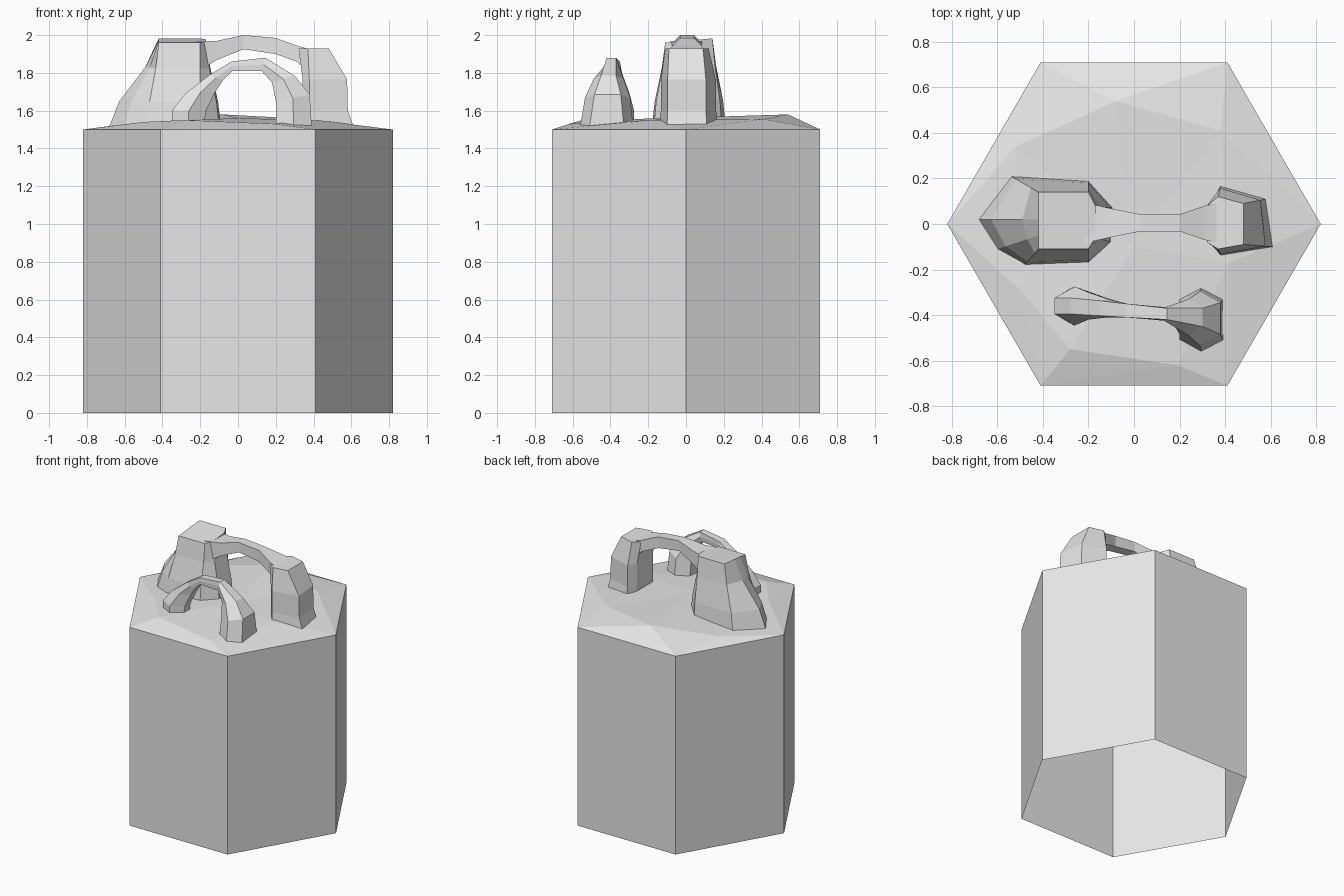
import bpy
import bmesh
from math import cos, sin, pi
from mathutils import Vector
from mathutils.geometry import delaunay_2d_cdt

default_cube = bpy.data.objects.get("Cube")
if default_cube:
    bpy.data.objects.remove(default_cube, do_unlink=True)

# One plain stone colour
stone = bpy.data.materials.new("light_grey_stone")
stone.use_nodes = True
stone_colour = (0.8, 0.8, 0.8, 1)
stone.diffuse_color = stone_colour
stone.node_tree.nodes["Principled BSDF"].inputs["Base Color"].default_value = stone_colour


def finish(name, bm):
    """Turn a bmesh into a flat shaded stone object."""
    bmesh.ops.recalc_face_normals(bm, faces=bm.faces[:])
    mesh = bpy.data.meshes.new(name)
    bm.to_mesh(mesh)
    bm.free()
    mesh.materials.append(stone)
    part = bpy.data.objects.new(name, mesh)
    bpy.context.collection.objects.link(part)
    return part


def loft(name, rings, cap_end=False):
    """Skin a series of closed rings that have equal point counts."""
    bm = bmesh.new()
    rows = [[bm.verts.new(point) for point in ring] for ring in rings]
    for lower, upper in zip(rows, rows[1:]):
        for i in range(len(lower)):
            j = (i + 1) % len(lower)
            bm.faces.new((lower[i], lower[j], upper[j], upper[i]))
    if cap_end:
        bm.faces.new(rows[-1])
    return finish(name, bm)


def pillar(name, base, top, levels, tilt):
    """Blend a base outline into a top outline; the top tilts along y."""
    rings = []
    for height, blend in levels:
        ring = []
        for low, high in zip(base, top):
            spot = Vector(low).lerp(Vector(high), blend)
            ring.append((spot.x, spot.y, height + tilt * spot.y * blend))
        rings.append(ring)
    return loft(name, rings, cap_end=True)


# Hexagonal column, open underneath
RADIUS, RIM = 0.82, 1.5
corners = [(RADIUS * cos(k * pi / 3), RADIUS * sin(k * pi / 3)) for k in range(6)]
loft("hexagonal_column", [[(x, y, z) for x, y in corners] for z in (0, RIM)])

# Uneven ground on top of the column
bumps = [(-.08, .54, 1.58), (.38, .41, 1.555), (-.52, .34, 1.54), (-.5, -.29, 1.54),
         (-.28, -.55, 1.55), (.19, -.62, 1.53), (.42, -.17, 1.55), (0, -.1, 1.56)]
ground_points = [Vector((x, y, RIM)) for x, y in corners] + [Vector(b) for b in bumps]
flat_points, _, triangles, origins, _, _ = delaunay_2d_cdt(
    [point.to_2d() for point in ground_points], [], [], 0, 1e-5)
bm = bmesh.new()
ground_verts = [bm.verts.new((spot.x, spot.y, ground_points[source[0]].z))
                for spot, source in zip(flat_points, origins)]
for triangle in triangles:
    bm.faces.new([ground_verts[i] for i in triangle])
ground = finish("uneven_ground", bm)
if ground.data.polygons[0].normal.z < 0:
    ground.data.flip_normals()

# Large arch: broad pillar, narrow pillar and the bridge between them
pillar("broad_pillar",
       base=[(-.68, .02), (-.54, .21), (-.2, .19), (-.09, .07),
             (-.1, -.08), (-.2, -.17), (-.48, -.18), (-.6, -.11)],
       top=[(-.42, .02), (-.42, .14), (-.2, .14), (-.17, .08),
            (-.17, -.06), (-.2, -.11), (-.42, -.11), (-.42, -.05)],
       levels=[(1.52, 0), (1.65, .2), (1.83, .73), (1.97, 1)], tilt=.09)
pillar("narrow_pillar",
       base=[(.61, -.1), (.58, .11), (.38, .17), (.35, .1), (.35, -.1), (.38, -.14)],
       top=[(.48, -.09), (.48, .09), (.37, .12), (.32, .08), (.32, -.08), (.37, -.11)],
       levels=[(1.52, 0), (1.6, .22), (1.765, .25), (1.93, 1)], tilt=0)

bridge_path = [(-.22, 1.965, 1.8, .09), (-.11, 1.97, 1.87, .065), (.03, 2, 1.925, .037),
               (.2, 1.985, 1.9, .037), (.31, 1.945, 1.86, .075), (.38, 1.925, 1.8, .09)]
loft("large_arch_bridge",
     [[(x, .005 - half, low), (x, .005 - half, high),
       (x, .005 + half, high), (x, .005 + half, low)]
      for x, high, low, half in bridge_path])

# Small arch: outer x, z, inner x, z, centre y, edge and middle half widths
small_path = [(-.35, 1.52, -.18, 1.52, -.36, .035, .085),
              (-.35, 1.6, -.17, 1.6, -.36, .035, .085),
              (-.28, 1.69, -.12, 1.7, -.36, .035, .06),
              (-.15, 1.79, -.08, 1.76, -.37, .033, .04),
              (-.035, 1.86, -.03, 1.81, -.38, .03, .03),
              (.145, 1.88, .125, 1.81, -.395, .025, .03),
              (.3, 1.785, .18, 1.75, -.41, .04, .08),
              (.38, 1.685, .2, 1.65, -.415, .07, .12),
              (.39, 1.52, .2, 1.52, -.42, .09, .14)]
small_rings = []
for outer_x, outer_z, inner_x, inner_z, y, edge, middle in small_path:
    outer, inner = Vector((outer_x, y, outer_z)), Vector((inner_x, y, inner_z))
    centre = outer.lerp(inner, .5)
    edge_side, middle_side = Vector((0, edge, 0)), Vector((0, middle, 0))
    small_rings.append([outer - edge_side, outer + edge_side, centre + middle_side,
                        inner + edge_side, inner - edge_side, centre - middle_side])
loft("small_arch", small_rings)
